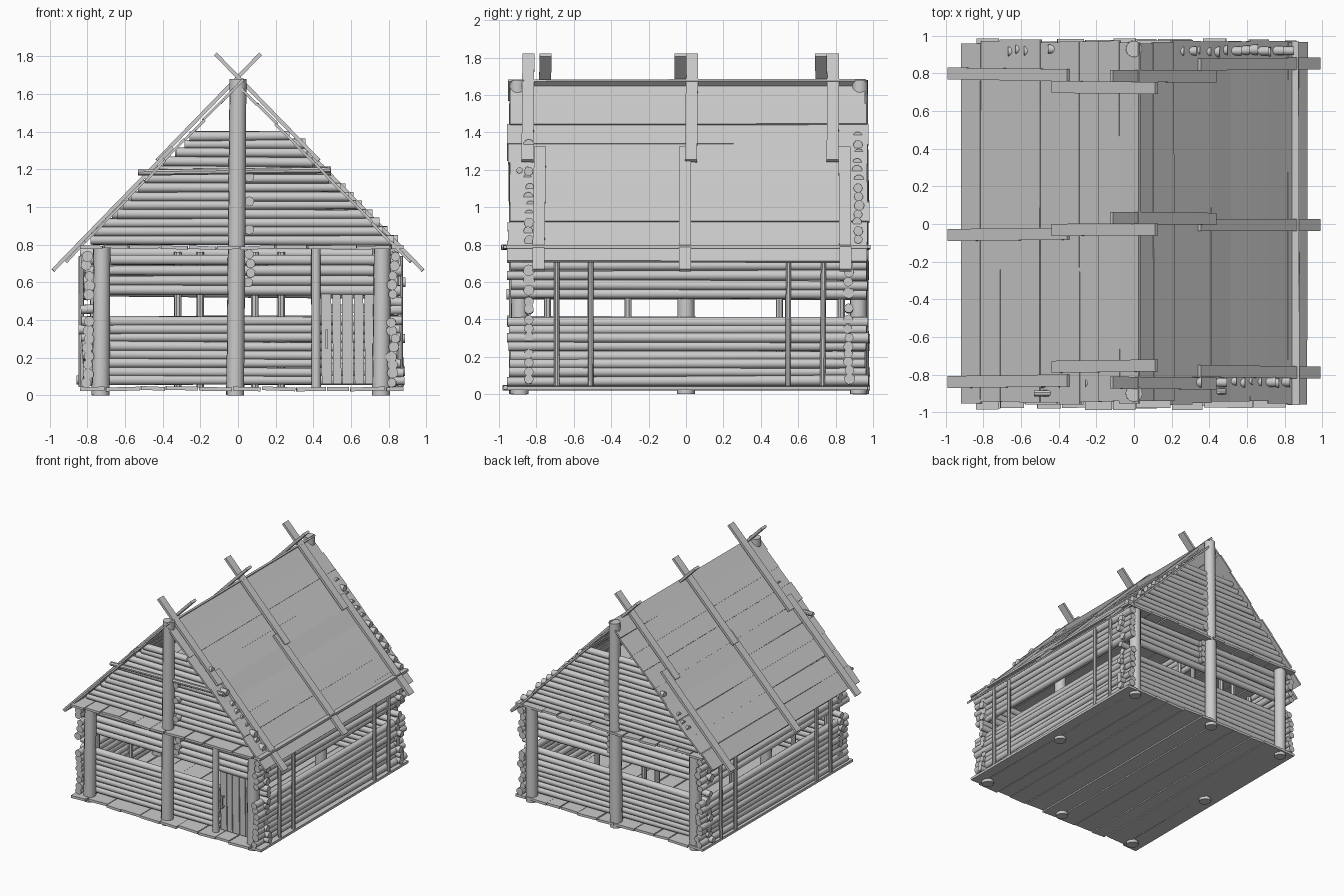
import bpy, bmesh, math, random
from mathutils import Vector, Matrix

if "Cube" in bpy.data.objects:
    bpy.data.objects.remove(bpy.data.objects["Cube"])

random.seed(4)
J = lambda a: random.uniform(-a, a)


def log(bm, p0, p1, r, n=10, wob=0.0):
    """Tapered round log between two points."""
    p0, p1 = Vector(p0), Vector(p1)
    d = p1 - p0
    m = Matrix.Translation((p0 + p1) / 2) @ d.to_track_quat('Z', 'Y').to_matrix().to_4x4()
    m = m @ Matrix.Rotation(J(math.pi), 4, 'Z')
    k = 1 + J(wob)
    bmesh.ops.create_cone(bm, cap_ends=True, segments=n, radius1=r * k,
                          radius2=r * (2 - k), depth=d.length, matrix=m)


def board(bm, c, size, rot=None):
    """Sawn board, slightly out of square."""
    m = Matrix.Translation(c) @ (rot or Matrix()) @ Matrix.Diagonal((*size, 1))
    bmesh.ops.create_cube(bm, size=1, matrix=m)


def finish(name, bm):
    me = bpy.data.meshes.new(name)
    bm.to_mesh(me)
    bm.free()
    ob = bpy.data.objects.new(name, me)
    bpy.context.collection.objects.link(ob)
    bpy.ops.object.select_all(action='DESELECT')
    ob.select_set(True)
    bpy.context.view_layer.objects.active = ob
    bpy.ops.object.shade_smooth_by_angle(angle=math.radians(42))


XL, XR, YF, YB = -0.795, 0.825, -0.84, 0.87
LOWER = [0.078 + 0.0455 * i for i in range(8)]
UPPER = [0.54 + 0.052 * i for i in range(5)]

# Floor and loft floor: planks running front to back
for name, z, t, y0, y1 in (("floor_planks", 0.035, 0.02, -0.965, 0.975),
                           ("loft_planks", 0.787, 0.018, -0.975, 0.98)):
    bm = bmesh.new()
    x = -0.84
    while x < 0.87:
        w = min(random.uniform(0.12, 0.19), 0.88 - x)
        if 0.88 - x - w < 0.06:
            w = 0.88 - x
        a, b = y0 + J(0.018), y1 + J(0.01)
        rot = Matrix.Rotation(J(0.05), 4, 'Y') @ Matrix.Rotation(J(0.003), 4, 'Z')
        board(bm, (x + w / 2, (a + b) / 2, z + J(0.003)), (w - 0.006, b - a, t), rot)
        x += w
    finish(name, bm)

# Round posts standing on the ground
bm = bmesh.new()
for x in (-0.73, 0.76):
    for y in (-0.89, 0.0, 0.922):
        log(bm, (x, y, 0), (x + J(0.008), y, 0.785), 0.046, 12, 0.05)
for y in (-0.90, 0.93):
    log(bm, (-0.015, y, 0), (0.0, y, 1.68), 0.046, 12, 0.06)
finish("posts", bm)

# Front wall, leaving the doorway open on the right
bm = bmesh.new()
for z in LOWER:
    log(bm, (-0.83 + J(0.025), YF + J(0.006), z + J(0.005)), (0.43 + J(0.01), YF, z + J(0.005)), 0.026, 10, 0.12)
    log(bm, (0.74, YF, z + J(0.005)), (0.865 + J(0.02), YF, z + J(0.005)), 0.025)
log(bm, (0.74, YF, 0.45), (0.87, YF, 0.455), 0.026)
log(bm, (0.74, YF, 0.5), (0.87, YF, 0.495), 0.026)
for z in UPPER[:-1]:
    log(bm, (-0.83 + J(0.025), YF, z + 0.02 + J(0.005)), (0.865 + J(0.02), YF, z + 0.02 + J(0.005)), 0.028, 10, 0.12)
finish("front_wall", bm)

# Back wall
bm = bmesh.new()
for z in LOWER + [u + 0.005 for u in UPPER]:
    log(bm, (-0.835 + J(0.025), YB + J(0.008), z + J(0.005)), (0.865 + J(0.025), YB + J(0.008), z + J(0.005)), 0.027, 10, 0.12)
finish("back_wall", bm)

# Side walls, half a course out of step with the front and back
for name, x in (("left_wall", XL), ("right_wall", XR)):
    bm = bmesh.new()
    for z in LOWER + UPPER:
        log(bm, (x + J(0.012), -0.945 + J(0.015), z - 0.008 + J(0.005)),
            (x + J(0.012), 0.97 + J(0.015), z - 0.008 + J(0.005)), 0.027, 10, 0.12)
    for y in (YF, YB):  # corner blocks filling the window slot
        log(bm, (x - 0.04, y, 0.455), (x + 0.045, y, 0.46), 0.025)
    finish(name, bm)

# Thin upright poles outside the side walls and struts in the window slots
bm = bmesh.new()
for s, x in ((-1, XL), (1, XR)):
    for y in (-0.69, -0.51, 0.545, 0.73):
        log(bm, (x + s * 0.038, y, 0.045), (x + s * 0.036, y + J(0.008), 0.74), 0.015, 8)
    for y in (-0.74, -0.31, 0.5):
        if s < 0:
            log(bm, (x + 0.03, y, 0.05), (x + 0.03, y, 0.74), 0.02, 8)
for x in (-0.32, -0.2, 0.09, 0.23):
    log(bm, (x, YB - 0.04, 0.04), (x, YB - 0.04, 0.76), 0.02, 8)
finish("wall_poles", bm)

# Inner dividing beams whose ends show beside the middle posts
bm = bmesh.new()
for z in (0.6, 0.65, 0.7, 0.75):
    log(bm, (0.06 + J(0.01), -0.885 + J(0.01), z), (0.06 + J(0.01), 0.92, z), 0.025)
for z in (0.88, 1.03, 1.16):
    for y in (YF, 0.9):
        log(bm, (0.06, y - 0.06, z), (0.06, y + 0.05, z), 0.026)
finish("inner_beams", bm)

# Gables: log courses shortening toward the ridge
for name, y in (("front_gable", YF), ("back_gable", 0.922)):
    bm = bmesh.new()
    for i in range(13):
        z = 0.825 + 0.0462 * i
        h = (1.655 - z) / 1.03
        log(bm, (-h + 0.015 + J(0.025), y + J(0.008), z + J(0.004)),
            (h + 0.02 + J(0.03), y + J(0.008), z + J(0.004)), 0.026, 10, 0.12)
    finish(name, bm)

# Cross pole on the front gable
bm = bmesh.new()
log(bm, (-0.53, -0.90, 1.183), (0.49, -0.89, 1.197), 0.017, 8)
finish("gable_cross_pole", bm)

# Roof: long boards along each slope, held down by two rows of battens
ANG = math.atan(1.03)
for s, side in ((-1, "left"), (1, "right")):
    tilt = Matrix.Rotation(s * ANG, 4, 'Y')

    def on_slope(t, off, y):
        return Vector((s * (t + off * math.sin(ANG)), y, 1.65 - 1.03 * t + off * math.cos(ANG)))

    bm = bmesh.new()
    t = -0.03 if s < 0 else 0.0
    end = 0.915
    n = 9
    step = (end - t) / n
    for i in range(n):
        w = step / math.cos(ANG)
        a, b = -0.95 + J(0.012), 0.97 + J(0.012)
        rot = tilt @ Matrix.Rotation(J(0.004), 4, 'Z') @ Matrix.Rotation(J(0.03), 4, 'Y')
        board(bm, on_slope(t + step * (i + 0.5), J(0.003), (a + b) / 2),
              (w * random.uniform(0.97, 1.06), b - a, 0.014), rot)
    finish(side + "_roof_boards", bm)

    bm = bmesh.new()
    if s < 0:
        low, up = (-0.835, -0.055, 0.795), (-0.755, -0.03, 0.725)
    else:
        low, up = (-0.785, -0.005, 0.85), (-0.845, 0.03, 0.785)
    for ys, t0, t1, off in ((low, 0.335, 0.97, 0.018), (up, -0.14, 0.41, 0.028)):
        for y in ys:
            rot = tilt @ Matrix.Rotation(J(0.015), 4, 'Z')
            board(bm, on_slope((t0 + t1) / 2, off, y), ((t1 - t0) / math.cos(ANG), 0.064, 0.02), rot)
    finish(side + "_roof_battens", bm)

# Door: upright boards, two rails, a handle and a round jamb
bm = bmesh.new()
x = 0.44
for w in (0.06, 0.05, 0.065, 0.055, 0.06):
    h = 0.49 + J(0.012)
    board(bm, (x + w / 2, YF - 0.01, 0.06 + h / 2), (w - 0.006, 0.018, h), Matrix.Rotation(J(0.01), 4, 'Y'))
    x += w
for z in (0.15, 0.46):
    board(bm, (0.585, YF + 0.008, z), (0.28, 0.018, 0.045))
finish("door", bm)
bm = bmesh.new()
board(bm, (0.472, YF - 0.045, 0.30), (0.014, 0.014, 0.1))
for z in (0.26, 0.34):
    board(bm, (0.472, YF - 0.03, z), (0.012, 0.03, 0.012))
finish("door_handle", bm)
bm = bmesh.new()
log(bm, (0.415, YF - 0.04, 0.04), (0.413, YF - 0.04, 0.78), 0.025, 10)
finish("door_jamb", bm)
